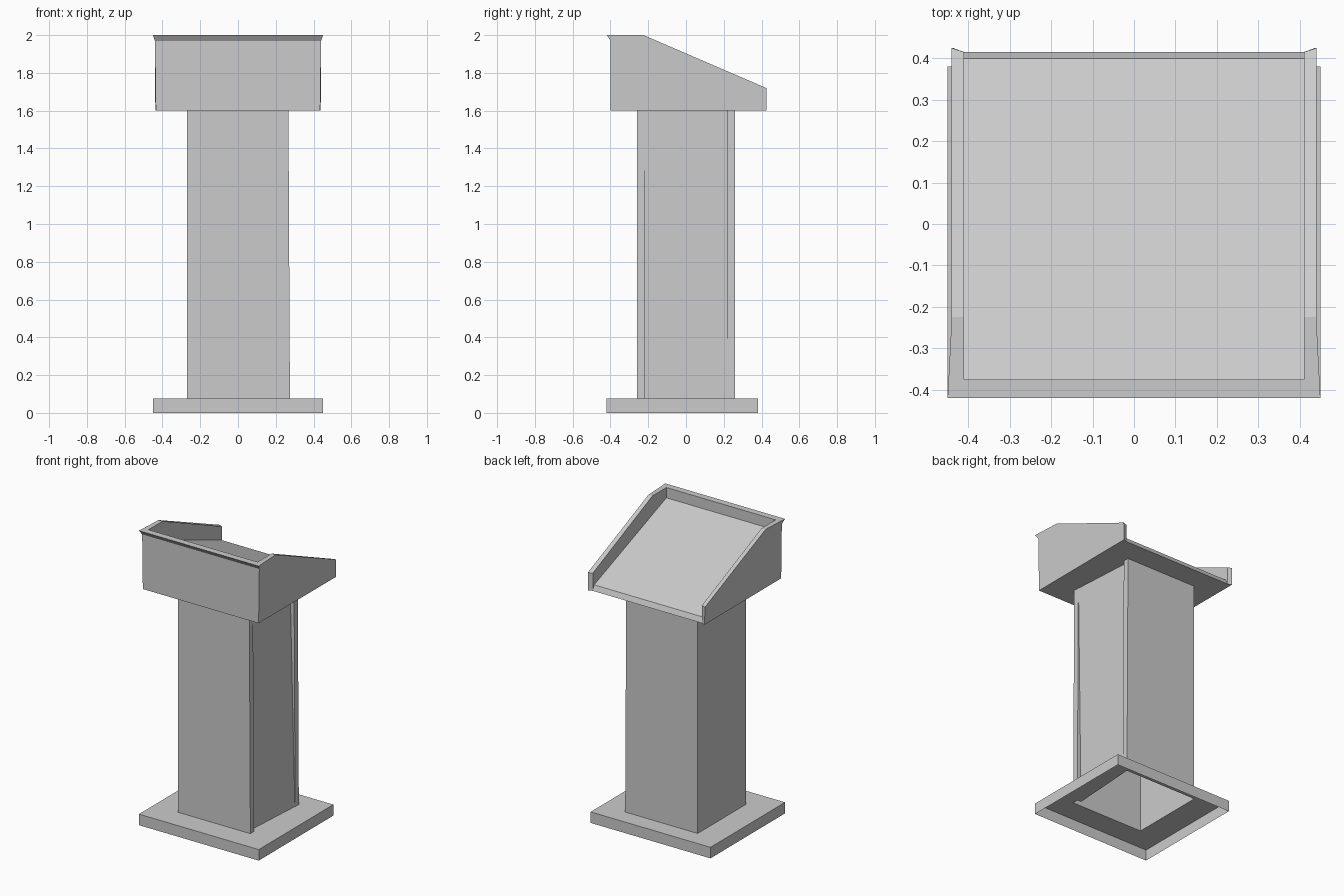
import bpy
import bmesh

if "Cube" in bpy.data.objects:
    bpy.data.objects.remove(bpy.data.objects["Cube"])

GREY = (0.6, 0.6, 0.6, 1)
mat = bpy.data.materials.new("plain grey")
mat.use_nodes = True
mat.diffuse_color = GREY
mat.node_tree.nodes["Principled BSDF"].inputs["Base Color"].default_value = GREY


def finish(name, bm):
    mesh = bpy.data.meshes.new(name)
    bm.to_mesh(mesh)
    bm.free()
    mesh.materials.append(mat)
    obj = bpy.data.objects.new(name, mesh)
    bpy.context.collection.objects.link(obj)


def rect(x0, x1, y0, y1, z):
    return [(x0, y0, z), (x1, y0, z), (x1, y1, z), (x0, y1, z)]


def loft(rings):
    """Open shell through a list of matching rings."""
    bm = bmesh.new()
    loops = [[bm.verts.new(p) for p in ring] for ring in rings]
    for low, high in zip(loops, loops[1:]):
        n = len(low)
        for i in range(n):
            j = (i + 1) % n
            bm.faces.new((low[i], low[j], high[j], high[i]))
    return bm


def prism(name, side_a, side_b):
    """Closed solid between two matching outlines."""
    bm = loft([side_a, side_b])
    n = len(side_a)
    bm.verts.ensure_lookup_table()
    bm.faces.new(bm.verts[:n])
    bm.faces.new(bm.verts[n:])
    bmesh.ops.recalc_face_normals(bm, faces=bm.faces)
    finish(name, bm)


# Hollow foot: thin walls, and a top plate open under the column
foot = (-0.45, 0.45, -0.42, 0.38)
shaft = (-0.27, 0.275, -0.26, 0.26)
finish("base", loft([rect(*foot, 0), rect(*foot, 0.075), rect(*shaft, 0.075)]))

# Hollow column, slightly narrower at the top, with a sunken side door
bm = loft([rect(*shaft, 0.075), rect(-0.27, 0.267, -0.26, 0.26, 1.6)])
bm.normal_update()
side = max(bm.faces, key=lambda f: f.normal.x)
bmesh.ops.inset_region(bm, faces=[side], thickness=0.04)
door = bmesh.ops.extrude_discrete_faces(bm, faces=[side])["faces"][0]
for v in door.verts:
    # door sinks at two opposite corners
    sunk = (v.co.y > 0) == (v.co.z > 0.8)
    v.co.x -= 0.03 if sunk else 0.002
finish("column", bm)

# Sloped reading surface with a closed underside
desk = [(-0.375, 1.6), (0.415, 1.6), (0.40, 1.635), (-0.375, 1.93)]
prism("reading_surface", [(-0.41, y, z) for y, z in desk],
      [(0.41, y, z) for y, z in desk])

# Front wall with a small lip along the top
front = [(-0.40, 1.6), (-0.375, 1.6), (-0.375, 2), (-0.42, 2), (-0.40, 1.97)]
prism("front_wall", [(-0.41, y, z) for y, z in front],
      [(0.41, y, z) for y, z in front])

# Side walls, flaring outward at the lip
wall = [(-0.40, 1.6), (0.415, 1.6), (0.415, 1.72), (-0.225, 2), (-0.42, 2), (-0.40, 1.97)]
flare = [0.435, 0.437, 0.44, 0.44, 0.45, 0.44]
for name, s in (("left_wall", 1), ("right_wall", -1)):
    inner = [(s * 0.41, y, z) for y, z in wall]
    outer = [(s * x, y + (0.01 if y > 0 else 0), z) for x, (y, z) in zip(flare, wall)]
    prism(name, inner, outer)
